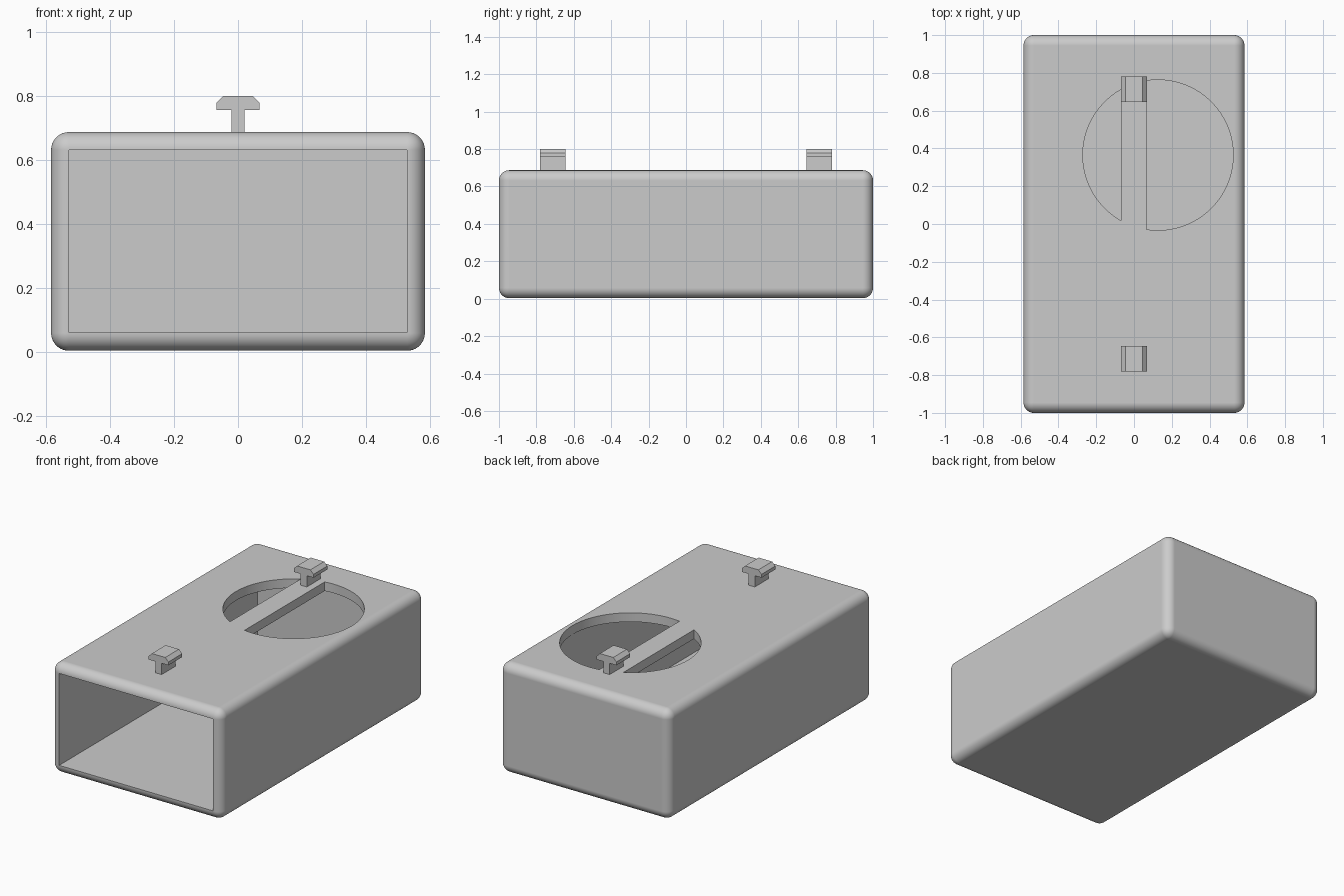
import bpy, bmesh, math

if "Cube" in bpy.data.objects:
    bpy.data.objects.remove(bpy.data.objects["Cube"], do_unlink=True)

GREY = (0.6, 0.6, 0.6, 1)
mat = bpy.data.materials.new("plain_grey")
mat.use_nodes = True
mat.diffuse_color = GREY
mat.node_tree.nodes["Principled BSDF"].inputs["Base Color"].default_value = GREY


def make_object(name, bm):
    bmesh.ops.recalc_face_normals(bm, faces=bm.faces[:])
    mesh = bpy.data.meshes.new(name)
    bm.to_mesh(mesh)
    bm.free()
    mesh.materials.append(mat)
    obj = bpy.data.objects.new(name, mesh)
    bpy.context.collection.objects.link(obj)
    return obj


def prism(bm, points, depth):
    """Extrude a closed outline of 3D points along a vector."""
    face = bm.faces.new([bm.verts.new(p) for p in points])
    top = bmesh.ops.extrude_face_region(bm, geom=[face])["geom"]
    bmesh.ops.translate(bm, vec=depth,
                        verts=[v for v in top if isinstance(v, bmesh.types.BMVert)])


def box(bm, x, y0, y1, z0, z1):
    prism(bm, [(-x, y0, z0), (x, y0, z0), (x, y1, z0), (-x, y1, z0)], (0, 0, z1 - z0))


def apply_modifier(obj, kind, **settings):
    mod = obj.modifiers.new(kind.title(), kind)
    for key, value in settings.items():
        setattr(mod, key, value)
    bpy.context.view_layer.objects.active = obj
    bpy.ops.object.modifier_apply(modifier=mod.name)


# Rounded case
HALF_X, BASE, TOP, ROUND = 0.585, 0.003, 0.687, 0.055
bm = bmesh.new()
box(bm, HALF_X, -1, 1, BASE, TOP)
case = make_object("case", bm)
apply_modifier(case, "BEVEL", width=ROUND, segments=10)

# Cavity open to the front
bm = bmesh.new()
box(bm, 0.529, -1.2, 0.945, 0.06, 0.631)
cavity = make_object("cavity_cutter", bm)

# Round opening in the top, split by a straight bar
CX, CY, R = 0.127, 0.365, 0.398
bm = bmesh.new()
for bar_edge, side in ((-0.068, -1), (0.065, 1)):
    half = math.acos((bar_edge - CX) * side / R)
    middle = 0 if side > 0 else math.pi
    steps = 64
    arc = [middle - half + 2 * half * i / steps for i in range(steps + 1)]
    prism(bm, [(CX + R * math.cos(a), CY + R * math.sin(a), 0.5) for a in arc], (0, 0, 0.4))
opening = make_object("opening_cutter", bm)

for cutter in (cavity, opening):
    cutter.hide_render = True
    apply_modifier(case, "BOOLEAN", object=cutter, operation="DIFFERENCE", solver="EXACT")
    bpy.data.objects.remove(cutter, do_unlink=True)

bpy.ops.object.select_all(action="DESELECT")
case.select_set(True)
bpy.context.view_layer.objects.active = case
bpy.ops.object.shade_smooth_by_angle(angle=math.radians(25))
case.modifiers.new("Flat Sides", "WEIGHTED_NORMAL").keep_sharp = True

# T-shaped mounting lugs
half_profile = [(0.021, TOP - 0.01), (0.021, 0.757), (0.068, 0.757), (0.068, 0.778), (0.046, 0.8)]
profile = half_profile + [(-x, z) for x, z in reversed(half_profile)]
for name, y in (("front_lug", -0.78), ("back_lug", 0.645)):
    bm = bmesh.new()
    prism(bm, [(x, y, z) for x, z in profile], (0, 0.135, 0))
    make_object(name, bm)
